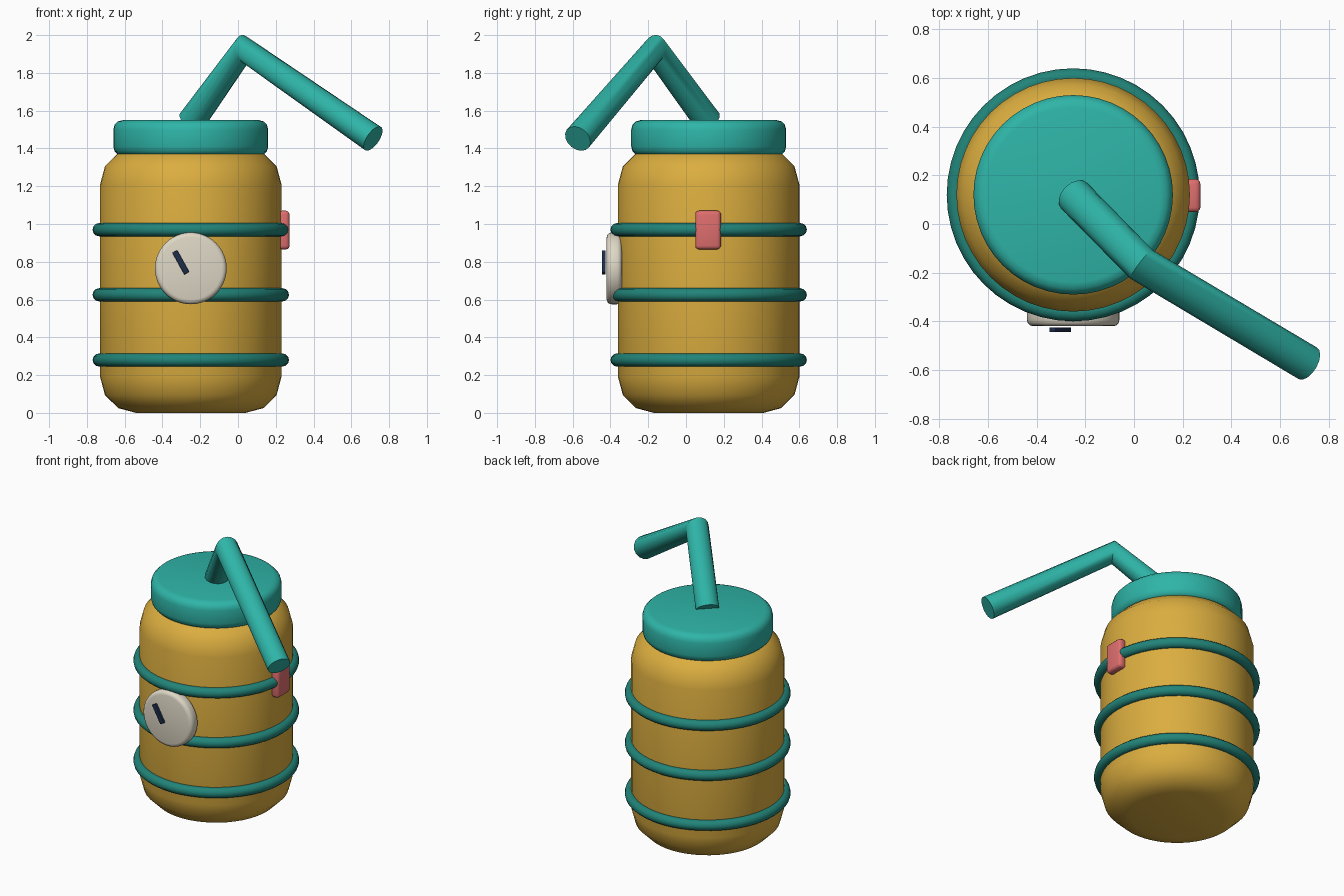
import bpy, math

if "Cube" in bpy.data.objects:
    bpy.data.objects.remove(bpy.data.objects["Cube"])

CX, CY = -0.25, 0.12          # axis of the jar


def mat(name, rgb):
    m = bpy.data.materials.new(name)
    m.diffuse_color = (*rgb, 1)
    m.use_nodes = True
    m.node_tree.nodes["Principled BSDF"].inputs["Base Color"].default_value = m.diffuse_color
    return m


amber = mat("amber", (0.71, 0.42, 0.05))
teal = mat("teal", (0.028, 0.46, 0.39))
dark_teal = mat("dark_teal", (0.015, 0.23, 0.19))
cream = mat("cream", (0.73, 0.68, 0.56))
coral = mat("coral", (0.73, 0.155, 0.155))
navy = mat("navy", (0.013, 0.026, 0.07))


def finish(name, material, bevel=0, segments=3):
    o = bpy.context.object
    o.name = name
    o.data.materials.append(material)
    if bevel:
        bpy.ops.object.transform_apply(location=False, rotation=True, scale=True)
        b = o.modifiers.new("bevel", 'BEVEL')
        b.width, b.segments, b.limit_method = bevel, segments, 'ANGLE'
        bpy.ops.object.modifier_apply(modifier="bevel")
    bpy.ops.object.shade_smooth_by_angle(angle=math.radians(40))
    return o


def cylinder(name, material, r, depth, loc, rot=(0, 0, 0), bevel=0, sides=48):
    bpy.ops.mesh.primitive_cylinder_add(vertices=sides, radius=r, depth=depth,
                                        location=loc, rotation=rot)
    return finish(name, material, bevel)


def box(name, material, size, loc, rot=(0, 0, 0), bevel=0):
    bpy.ops.mesh.primitive_cube_add(size=1, location=loc, rotation=rot)
    bpy.context.object.scale = size
    return finish(name, material, bevel)


# jar body and lid
cylinder("jar_body", amber, 0.48, 1.40, (CX, CY, 0.70), bevel=0.19)
cylinder("lid", teal, 0.41, 0.19, (CX, CY, 1.455), bevel=0.05)

# three hoops around the body
for i, z in enumerate((0.28, 0.625, 0.97)):
    bpy.ops.mesh.primitive_torus_add(major_segments=48, minor_segments=12,
                                     major_radius=0.485, minor_radius=0.035,
                                     location=(CX, CY, z))
    finish(f"hoop_{i + 1}", dark_teal)

# dial and its pointer on the front
cylinder("dial", cream, 0.19, 0.08, (CX, -0.38, 0.765),
         (math.pi / 2, 0, 0), bevel=0.025)
box("dial_pointer", navy, (0.03, 0.02, 0.132), (-0.303, -0.435, 0.797),
    (0, math.radians(-29), 0), bevel=0.003)

# latch clipped over the top hoop
box("latch", coral, (0.06, 0.136, 0.205), (0.243, 0.117, 0.968), bevel=0.02)

# bent straw
curve = bpy.data.curves.new("straw", 'CURVE')
curve.dimensions = '3D'
curve.bevel_depth = 0.075
curve.bevel_resolution = 6
curve.use_fill_caps = True
path = curve.splines.new('POLY')
points = [(-0.245, 0.115, 1.545), (0.03, -0.165, 1.927), (0.715, -0.573, 1.452)]
path.points.add(len(points) - 1)
for p, co in zip(path.points, points):
    p.co = (*co, 1)
straw = bpy.data.objects.new("straw", curve)
bpy.context.collection.objects.link(straw)
bpy.ops.object.select_all(action='DESELECT')
straw.select_set(True)
bpy.context.view_layer.objects.active = straw
bpy.ops.object.convert(target='MESH')
finish("straw", teal)
